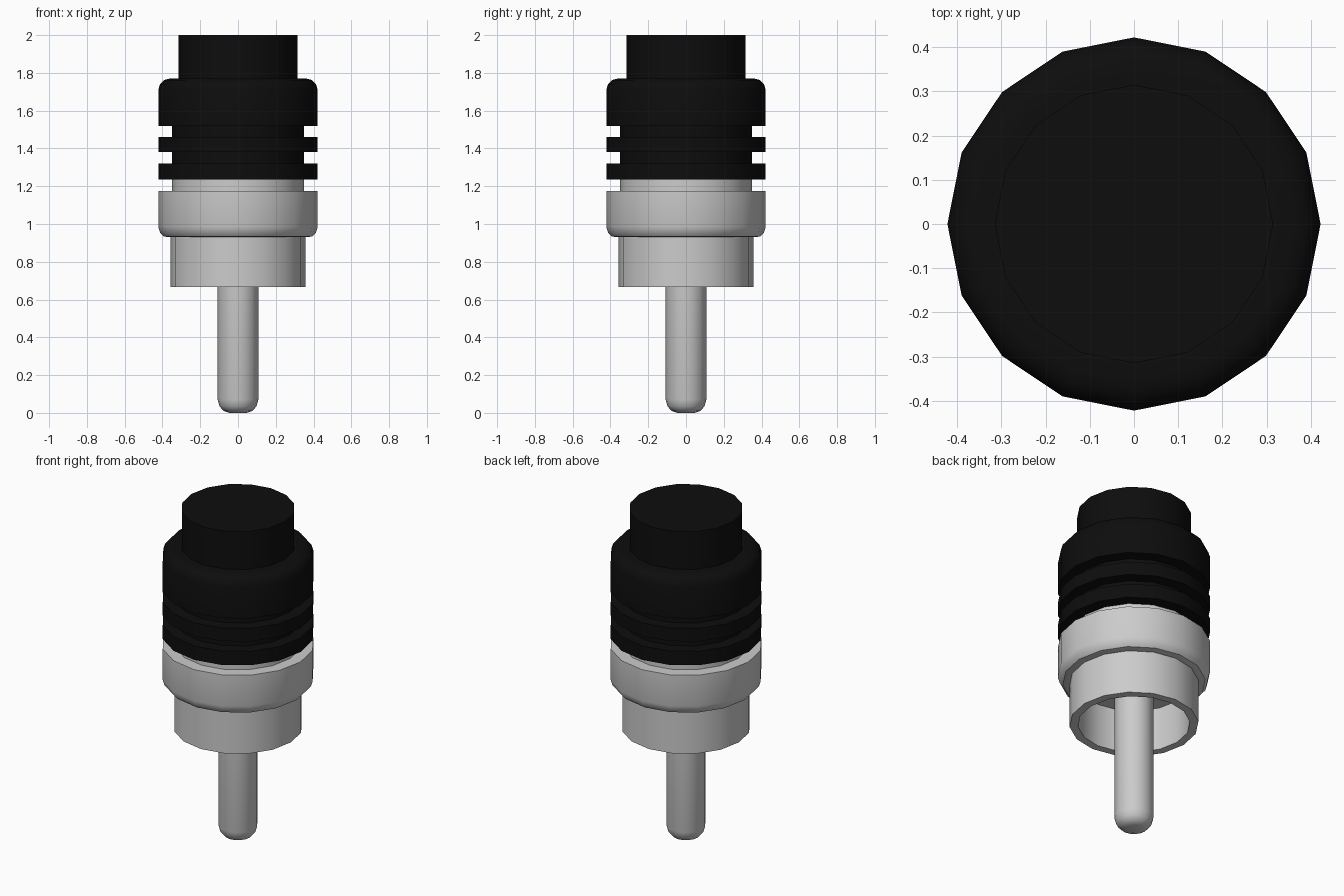
import bpy, bmesh, math

if "Cube" in bpy.data.objects:
    bpy.data.objects.remove(bpy.data.objects["Cube"])

SIDES = 16


def lathe(name, profile, mat=None):
    """Revolve an (r, z) profile around z; r = 0 points become poles."""
    bm = bmesh.new()
    rings = []
    for r, z in profile:
        if r == 0:
            rings.append([bm.verts.new((0, 0, z))] * SIDES)
        else:
            rings.append([bm.verts.new((r * math.cos(math.tau * i / SIDES),
                                        r * math.sin(math.tau * i / SIDES), z))
                          for i in range(SIDES)])
    for a, b in zip(rings, rings[1:]):
        for i in range(SIDES):
            j = (i + 1) % SIDES
            corners = list(dict.fromkeys((a[i], a[j], b[j], b[i])))
            bm.faces.new(corners)
    bmesh.ops.recalc_face_normals(bm, faces=bm.faces)
    mesh = bpy.data.meshes.new(name)
    bm.to_mesh(mesh)
    bm.free()
    obj = bpy.data.objects.new(name, mesh)
    bpy.context.collection.objects.link(obj)
    if mat:
        mesh.materials.append(mat)
    bpy.ops.object.select_all(action='DESELECT')
    obj.select_set(True)
    bpy.context.view_layer.objects.active = obj
    bpy.ops.object.shade_smooth_by_angle(angle=math.radians(35))
    return obj


black = bpy.data.materials.new("black_plastic")
black.diffuse_color = (0.004, 0.004, 0.004, 1)
black.use_nodes = True
black.node_tree.nodes["Principled BSDF"].inputs["Base Color"].default_value = black.diffuse_color

R, NECK = 0.422, 0.35

# Black grip: two ribs, rounded shoulder and cable boot
grip = [(0, 1.235)]
for low, high in ((1.235, 1.32), (1.38, 1.46)):
    grip += [(R, low), (R, high), (NECK, high), (NECK, high + 0.06)]
grip += [(R, 1.52), (R, 1.71), (0.413, 1.74), (0.392, 1.762), (0.362, 1.77),
         (0.315, 1.77), (0.315, 2.0), (0, 2.0)]
lathe("grip", grip, black)

# Metal collar with neck, rounded lower edge and hollow contact skirt
lathe("collar_and_skirt", [
    (0, 1.235), (NECK, 1.235), (NECK, 1.175), (R, 1.175), (R, 0.985),
    (0.413, 0.955), (0.395, 0.935), (0.37, 0.93), (0.357, 0.93),
    (0.357, 0.667), (0.31, 0.667), (0.31, 0.93), (0, 0.93)])

# Centre pin with rounded tip
lathe("centre_pin", [
    (0, 0.95), (0.108, 0.95), (0.108, 0.07), (0.098, 0.035),
    (0.077, 0.011), (0.045, 0), (0, 0)])
